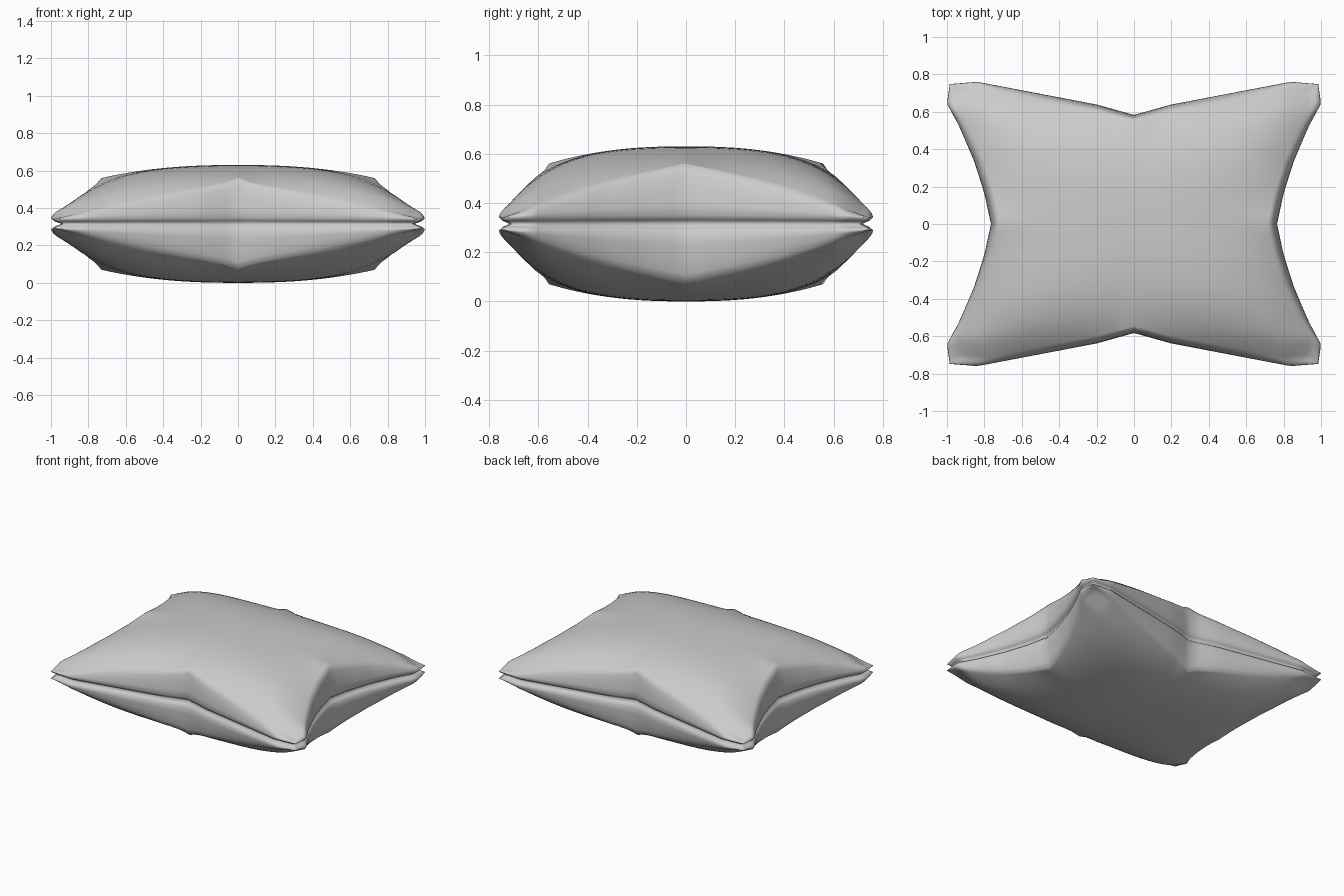
import bpy, bmesh, math

if "Cube" in bpy.data.objects:
    bpy.data.objects.remove(bpy.data.objects["Cube"])

MID = 0.315   # seam height
N = 40        # grid divisions across the pillow

# outline of one quarter: edge distance against the position along the edge
SIDE = [(0, .765), (.22, .80), (.45, .855), (.7, .935), (.86, 1.0), (1, .985)]
BACK = [(0, .583), (.2, .638), (.53, .70), (.85, .76), (1, .748)]


def lookup(table, v):
    for (a, p), (b, q) in zip(table, table[1:]):
        if v <= b:
            return p + (q - p) * (v - a) / (b - a)
    return table[-1][1]


def height(s, t):
    # gentle dome, tapering towards the pointed corners
    s, t = abs(s), abs(t)
    dome = .315 - .07 * s ** 2.4 - .07 * t ** 2.4
    a, b = s ** 4.7, t ** 4.7
    return dome - .14 * (a * t ** .9 + b * s ** .62 - a * b)


def spread(i):
    # parameter from -1 to 1, closer spaced near the rim
    u = 2 * i / N - 1
    return .4 * u + .6 * math.sin(u * math.pi / 2)


bm = bmesh.new()
RIM = .955
grid, outline = {}, {}
for i in range(N + 1):
    for j in range(N + 1):
        s, t = spread(i), spread(j)
        x, y = s * lookup(SIDE, abs(t)), t * lookup(BACK, abs(s))
        h = height(s, t)
        grid[i, j] = bm.verts.new((x * RIM, y * RIM, h))
        outline[i, j] = (x, y, h)

# domed upper panel
for i in range(N):
    for j in range(N):
        bm.faces.new([grid[i, j], grid[i + 1, j], grid[i + 1, j + 1], grid[i, j + 1]])

# side wall rolling in to the seam
loop = ([(i, 0) for i in range(N)] + [(N, j) for j in range(N)] +
        [(i, N) for i in range(N, 0, -1)] + [(0, j) for j in range(N, 0, -1)])
prev = [grid[k] for k in loop]
rings = [(.975, .83, .002), (.99, .56, .008), (.998, .28, .016), (1.0, .06, .022), (.98, .02, .011), (.945, 0, 0)]
for f, c, d in rings:
    ring = [bm.verts.new((outline[k][0] * f, outline[k][1] * f, outline[k][2] * c + d)) for k in loop]
    for k in range(len(loop)):
        m = (k + 1) % len(loop)
        bm.faces.new([prev[m], prev[k], ring[k], ring[m]])
    prev = ring

bmesh.ops.recalc_face_normals(bm, faces=bm.faces)
if grid[N // 2, N // 2].link_faces[0].normal.z < 0:
    bmesh.ops.reverse_faces(bm, faces=bm.faces)
for face in bm.faces:
    face.smooth = True

mesh = bpy.data.meshes.new("pillow")
bm.to_mesh(mesh)
bm.free()
pillow = bpy.data.objects.new("pillow", mesh)
bpy.context.collection.objects.link(pillow)
pillow.location.z = MID

# lower panel is the mirror of the upper one
mirror = pillow.modifiers.new("lower_half", 'MIRROR')
mirror.use_axis = (False, False, True)
mirror.merge_threshold = .0005
